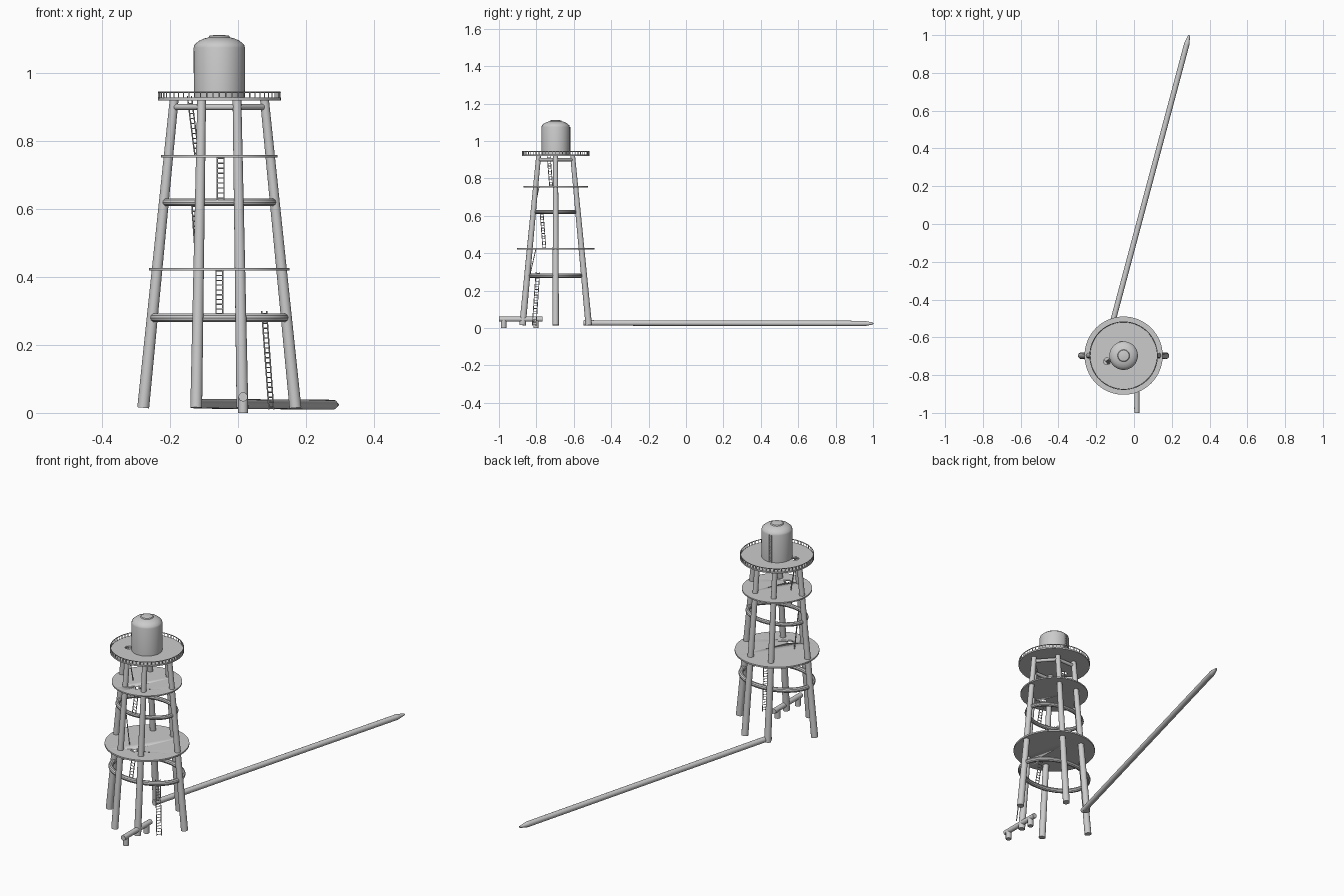
import bpy, bmesh
from math import sin, cos, pi, tau
from mathutils import Vector

cube = bpy.data.objects.get("Cube")
if cube:
    bpy.data.objects.remove(cube, do_unlink=True)

metal = bpy.data.materials.new("grey metal")
metal.use_nodes = True
GREY = (0.6, 0.6, 0.6, 1)
metal.diffuse_color = GREY
metal.node_tree.nodes["Principled BSDF"].inputs["Base Color"].default_value = GREY

CX, CY = -0.055, -0.697          # tower axis


def at(x, y, z):
    return Vector((CX + x, CY + y, z))


def tube(bm, a, b, r1, r2=None, sides=16):
    """Closed cylinder or cone between two points."""
    a, b = Vector(a), Vector(b)
    d = b - a
    m = d.to_track_quat('Z', 'Y').to_matrix().to_4x4()
    m.translation = (a + b) / 2
    bmesh.ops.create_cone(bm, cap_ends=True, segments=sides, radius1=r1,
                          radius2=r1 if r2 is None else r2, depth=d.length, matrix=m)


def lathe(bm, profile, centre, sides=48):
    """Spin a radius/height profile round a vertical axis."""
    rings = []
    for r, z in profile:
        rings.append([bm.verts.new(centre + Vector((r * cos(tau * i / sides),
                      r * sin(tau * i / sides), z))) for i in range(sides)])
    for lo, hi in zip(rings, rings[1:]):
        for i in range(sides):
            j = (i + 1) % sides
            bm.faces.new((lo[i], lo[j], hi[j], hi[i]))
    bm.faces.new(rings[0][::-1])
    bm.faces.new(rings[-1])


def hoop(bm, rx, ry, z, r, steps=48, sides=10):
    """Elliptical ring with a round section."""
    rows = []
    for i in range(steps):
        a = tau * i / steps
        n = Vector((cos(a) * ry, sin(a) * rx, 0)).normalized()
        c = at(rx * cos(a), ry * sin(a), z)
        rows.append([bm.verts.new(c + n * r * cos(t) + Vector((0, 0, r * sin(t))))
                     for t in (tau * k / sides for k in range(sides))])
    for i in range(steps):
        p, q = rows[i], rows[(i + 1) % steps]
        for k in range(sides):
            m = (k + 1) % sides
            bm.faces.new((p[k], q[k], q[m], p[m]))


def finish(name, bm):
    bmesh.ops.recalc_face_normals(bm, faces=bm.faces[:])
    me = bpy.data.meshes.new(name)
    bm.to_mesh(me)
    bm.free()
    me.materials.append(metal)
    ob = bpy.data.objects.new(name, me)
    bpy.context.scene.collection.objects.link(ob)
    bpy.ops.object.select_all(action='DESELECT')
    ob.select_set(True)
    bpy.context.view_layer.objects.active = ob
    bpy.ops.object.shade_smooth_by_angle(angle=0.6)
    return ob


# Six splayed legs, in order round the tower
FEET = [(0.224, 0), (0.068, 0.177), (-0.068, 0.177),
        (-0.224, 0), (-0.068, -0.177), (0.068, -0.177)]
HEADS = [(0.133, 0), (0.052, 0.091), (-0.052, 0.091),
         (-0.133, 0), (-0.052, -0.091), (0.052, -0.091)]
for n, (f, h) in enumerate(zip(FEET, HEADS)):
    bm = bmesh.new()
    tube(bm, at(*f, 0.015), at(*h, 0.922), 0.0175, 0.013, 20)
    finish(f"leg_{n + 1}", bm)

# Bracing rings
for name, rx, ry, z, r in (("lower_ring", 0.192, 0.14, 0.28, 0.0125),
                           ("middle_ring", 0.157, 0.11, 0.62, 0.011)):
    bm = bmesh.new()
    hoop(bm, rx, ry, z, r)
    finish(name, bm)

bm = bmesh.new()
for a, b in zip(HEADS, HEADS[1:] + HEADS[:1]):
    tube(bm, at(*a, 0.9), at(*b, 0.9), 0.009)
finish("upper_bracing", bm)

# Round decks, each with a ladder hole
for name, radius, z, thick, hole in (("lower_deck", 0.207, 0.419, 0.008, (0, -0.108)),
                                     ("middle_deck", 0.172, 0.752, 0.007, (0, -0.09)),
                                     ("top_deck", 0.181, 0.92, 0.008, (-0.088, -0.03))):
    bm = bmesh.new()
    tube(bm, at(*hole, z - 0.05), at(*hole, z + 0.05), 0.018, sides=20)
    cutter = finish(name + "_cutter", bm)
    cutter.hide_render = True
    cutter.hide_set(True)
    bm = bmesh.new()
    lathe(bm, [(radius, 0), (radius, thick)], at(0, 0, z), 64)
    deck = finish(name, bm)
    cut = deck.modifiers.new("ladder_hole", 'BOOLEAN')
    cut.operation = 'DIFFERENCE'
    cut.object = cutter
    bpy.ops.object.modifier_apply(modifier=cut.name)
    bpy.data.objects.remove(cutter, do_unlink=True)

# Railing round the top deck
bm = bmesh.new()
hoop(bm, 0.179, 0.179, 0.944, 0.0022, 64, 6)
POSTS = 60
for i in range(POSTS):
    a = tau * i / POSTS
    x, y = 0.179 * cos(a), 0.179 * sin(a)
    tube(bm, at(x, y, 0.926), at(x, y, 0.944), 0.002, sides=6)
finish("railing", bm)

# Water tank with a domed top and hatch
bm = bmesh.new()
lathe(bm, [(0.075, 0.926), (0.0755, 1.075), (0.073, 1.084), (0.06, 1.095),
           (0.045, 1.102), (0.032, 1.105), (0.029, 1.11), (0.01, 1.113)], at(0, 0, 0))
finish("tank", bm)


# Ladders, climbing from a to b, with w as half the width
def ladder(name, a, b, w, r=0.0022):
    a, b, w = at(*a), at(*b), Vector((*w, 0))
    bm = bmesh.new()
    for s in (-1, 1):
        tube(bm, a + w * s, b + w * s, r, sides=6)
    count = int((b - a).length / 0.014)
    for i in range(count):
        p = a.lerp(b, (i + 0.5) / count)
        tube(bm, p - w, p + w, r * 0.8, sides=6)
    finish(name, bm)


ladder("ladder_ground", (0.153, -0.115, 0.01), (0.132, -0.095, 0.3), (0.007, 0.01))
ladder("ladder_lower_deck", (0, -0.137, 0.285), (0, -0.105, 0.425), (0.01, 0))
ladder("ladder_middle_ring", (-0.062, -0.06, 0.425), (-0.076, -0.076, 0.63), (0.006, -0.008))
ladder("ladder_middle_deck", (0.004, -0.117, 0.625), (0.004, -0.088, 0.757), (0.01, 0))
ladder("ladder_top_deck", (-0.066, -0.024, 0.757), (-0.088, -0.038, 0.932), (0.006, -0.008))
ladder("ladder_tank", (-0.013, 0.076, 0.928), (-0.013, 0.076, 1.075), (0.007, 0.001), 0.0018)

# Long outlet pipe with a tapered tip
start, end = Vector((-0.12, -0.545, 0.027)), Vector((0.292, 1.0, 0.024))
neck = start.lerp(end, 0.97)
bm = bmesh.new()
tube(bm, start, neck, 0.0145, sides=20)
tube(bm, neck, end, 0.0145, 0.005, 20)
finish("outlet_pipe", bm)

# Short feed pipe on two round supports
bm = bmesh.new()
tube(bm, (0.015, -1.0, 0.047), (0.015, -0.768, 0.047), 0.0135)
finish("feed_pipe", bm)
for n, y in enumerate((-0.975, -0.802)):
    bm = bmesh.new()
    tube(bm, (0.015, y, 0), (0.015, y, 0.045), 0.0145)
    finish(f"pipe_support_{n + 1}", bm)
